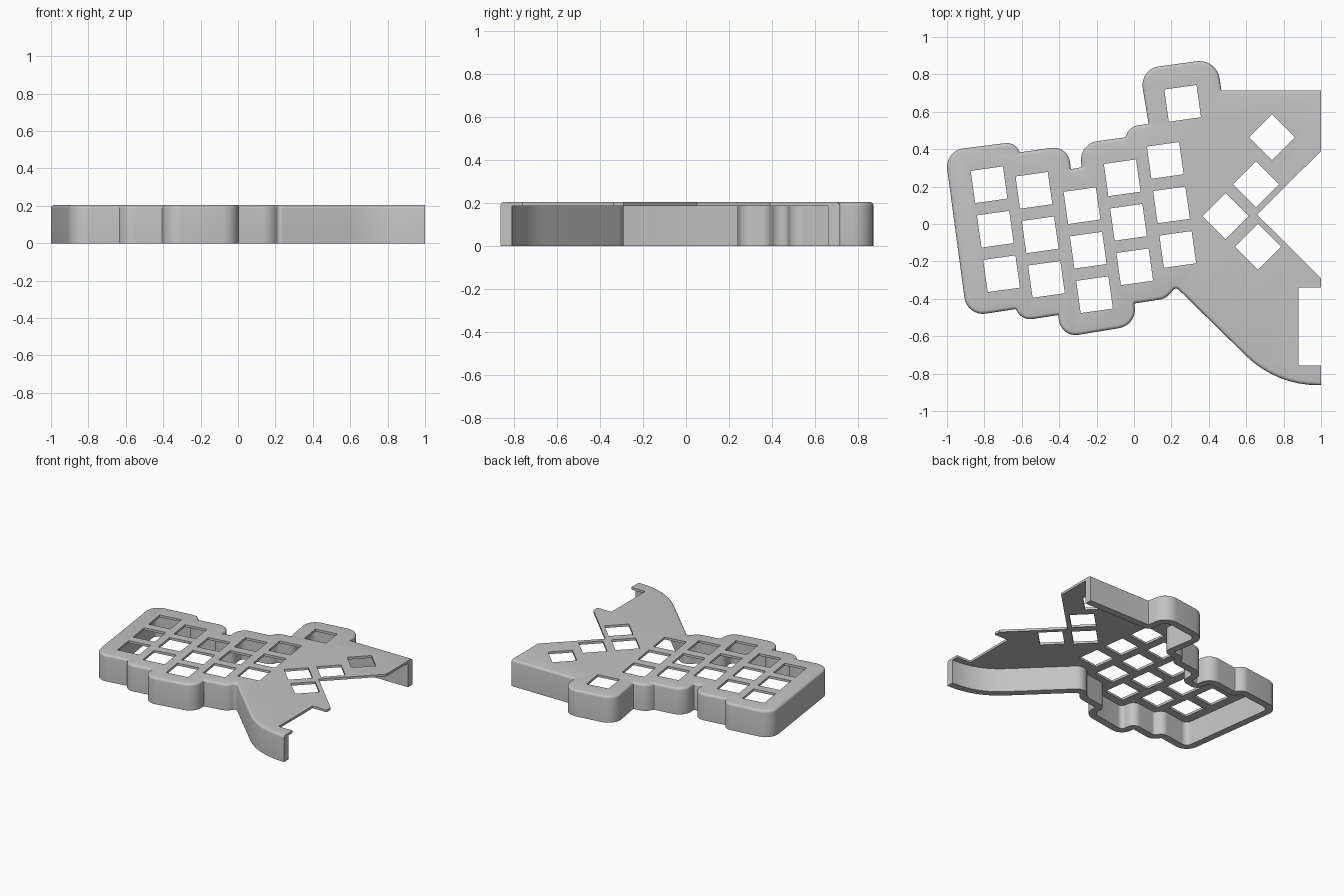
import bpy, bmesh
from math import radians, tan, pi, cos, sin
from mathutils import Vector, Matrix

if "Cube" in bpy.data.objects:
    bpy.data.objects.remove(bpy.data.objects["Cube"])

HEIGHT, PLATE, WALL, ROUND = 0.205, 0.018, 0.055, 0.018
TILT = radians(8)

grey = bpy.data.materials.new("case grey")
grey.use_nodes = True
grey.diffuse_color = (0.55, 0.55, 0.55, 1)
grey.node_tree.nodes["Principled BSDF"].inputs["Base Color"].default_value = grey.diffuse_color

# Clockwise case outline: corner x, y and fillet radius
S = 0.004
outline = [
    (-1.012, .392, .1), (-.642, .438, .07), (-.61, .383, S), (-.353, .42, .09),
    (-.337, .293, S), (-.28, .303, S), (-.292, .43, .1), (-.048, .463, S),
    (-.02, .522, .08), (.078, .535, S), (.03, .828, .1), (.443, .885, .11),
    (.467, .715, S), (1.3, .715, .1), (1.3, -.862, .1), (.76, -.862, .55),
    (.222, -.335, .02), (.175, -.398, .1), (.003, -.425, S), (.01, -.542, .1),
    (-.39, -.608, .09), (-.405, -.487, S), (-.595, -.516, .08),
    (-.633, -.455, S), (-.893, -.495, .1),
]


def inset_outline(inset, steps=8):
    """Filleted outline moved inward, always with the same point count."""
    pts = [Vector(c[:2]) for c in outline]
    result = []
    for i, p in enumerate(pts):
        d0 = (p - pts[i - 1]).normalized()
        d1 = (pts[(i + 1) % len(pts)] - p).normalized()
        n0, n1 = Vector((d0.y, -d0.x)), Vector((d1.y, -d1.x))
        corner = p + (n0 + n1) * inset / (1 + n0.dot(n1))
        turn = d0.angle_signed(d1)          # positive is clockwise
        side = 1 if turn > 0 else -1
        radius = max(outline[i][2] - side * inset, 0.003)
        start = corner - d0 * radius * tan(abs(turn) / 2)
        centre = start + n0 * side * radius
        for k in range(steps + 1):
            spoke = (start - centre)
            spoke.rotate(Matrix.Rotation(-turn * k / steps, 2))
            result.append(centre + spoke)
    return result


def new_object(name, bm):
    bmesh.ops.recalc_face_normals(bm, faces=bm.faces)
    mesh = bpy.data.meshes.new(name)
    bm.to_mesh(mesh)
    bm.free()
    mesh.materials.append(grey)
    ob = bpy.data.objects.new(name, mesh)
    bpy.context.collection.objects.link(ob)
    return ob


def add_prism(bm, points, z0, z1):
    base = bm.faces.new([bm.verts.new((x, y, z0)) for x, y in points])
    top = bmesh.ops.extrude_face_region(bm, geom=[base])["geom"]
    bmesh.ops.translate(bm, vec=(0, 0, z1 - z0),
                        verts=[v for v in top if isinstance(v, bmesh.types.BMVert)])


def square(x, y, angle, size=0.174):
    r = size / 2 ** 0.5
    return [(x + r * cos(angle + pi / 4 + k * pi / 2),
             y + r * sin(angle + pi / 4 + k * pi / 2)) for k in range(4)]


# Case shell: cavity ceiling, wall, rim, outer side, rounded top edge
profile = [(WALL, HEIGHT - PLATE), (WALL, 0), (0, 0)]
for k in range(5):
    a = k * pi / 8
    profile.append((ROUND * (1 - cos(a)), HEIGHT - ROUND * (1 - sin(a))))
bm = bmesh.new()
rings = [[bm.verts.new((p.x, p.y, z)) for p in inset_outline(d)] for d, z in profile]
for low, high in zip(rings, rings[1:]):
    for i in range(len(low)):
        bm.faces.new((low[i - 1], low[i], high[i], high[i - 1]))
bm.faces.new(rings[0])
bm.faces.new(rings[-1])
case = new_object("keyboard_case_shell", bm)

# Key openings: tilted columns, one upper key, and the diagonal cluster
bm = bmesh.new()
columns = [(-.775, .21), (-.535, .18), (-.278, .098), (-.063, .247), (.167, .34)]
for x, y in columns:
    for row in range(3):
        add_prism(bm, square(x + .0335 * row, y - .238 * row, TILT), 0.1, 0.3)
add_prism(bm, square(.26, .645, TILT), 0.1, 0.3)
for x, y in [(.738, .463), (.652, .212), (.49, .042), (.663, -.122)]:
    add_prism(bm, square(x, y, pi / 4), 0.1, 0.3)

# Open centre side: straight cut with a wedge and a rectangular bay
add_prism(bm, [(1.5, 1.2), (1, 1.2), (1, .39), (.658, .05), (1, -.29), (1, -.34),
               (.88, -.34), (.88, -.757), (1, -.757), (1, -1.2), (1.5, -1.2)], -0.1, 0.3)
cutter = new_object("opening_cutter", bm)
cutter.hide_render = True

cut = case.modifiers.new("openings", 'BOOLEAN')
cut.operation, cut.solver, cut.object = 'DIFFERENCE', 'EXACT', cutter
bpy.context.view_layer.objects.active = case
bpy.ops.object.select_all(action='DESELECT')
case.select_set(True)
bpy.ops.object.modifier_apply(modifier=cut.name)
bpy.data.objects.remove(cutter)
bpy.ops.object.shade_smooth_by_angle(angle=radians(30))
